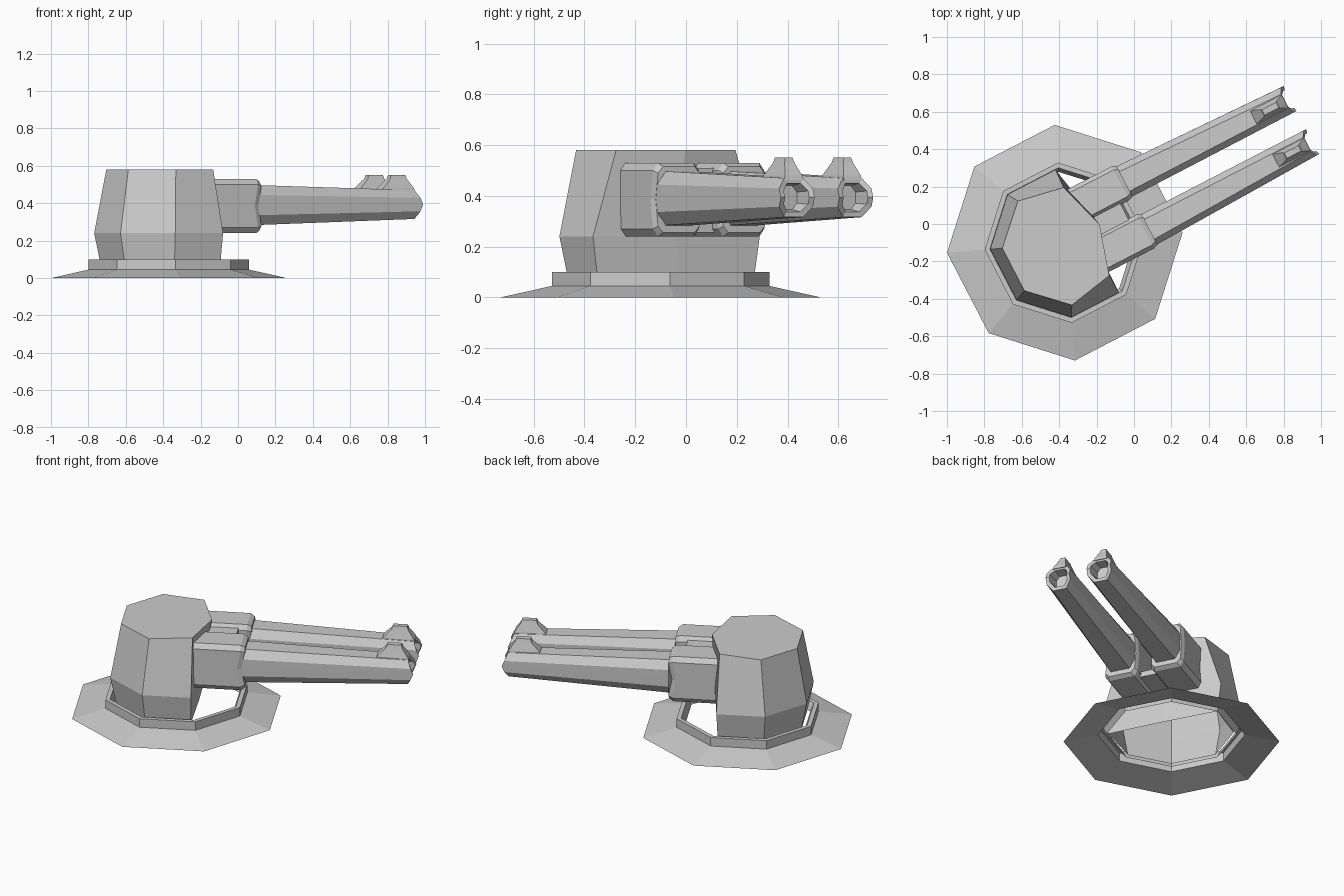
import bpy, bmesh, math
from mathutils import Matrix

if "Cube" in bpy.data.objects:
    bpy.data.objects.remove(bpy.data.objects["Cube"])

# Everything is built in a local frame with the guns along +x, then turned into place
PLACE = Matrix.Translation((-0.37, -0.10, 0)) @ Matrix.Rotation(math.radians(27.4), 4, 'Z')


def loft(name, rings, cap_start=True, cap_end=True):
    """Skin a list of equally long point rings into one flat-shaded object."""
    bm = bmesh.new()
    loops = [[bm.verts.new(PLACE @ Matrix.Translation(p).to_translation()) for p in r] for r in rings]
    n = len(loops[0])
    for a, b in zip(loops, loops[1:]):
        for i in range(n):
            j = (i + 1) % n
            bm.faces.new((a[i], a[j], b[j], b[i]))
    if cap_start:
        bm.faces.new(loops[0][::-1])
    if cap_end:
        bm.faces.new(loops[-1])
    bmesh.ops.recalc_face_normals(bm, faces=bm.faces)
    mesh = bpy.data.meshes.new(name)
    bm.to_mesh(mesh)
    bm.free()
    ob = bpy.data.objects.new(name, mesh)
    bpy.context.collection.objects.link(ob)
    return ob


def octagon(r, z):
    return [(r * math.cos(math.radians(22.5 + 45 * i)),
             r * math.sin(math.radians(22.5 + 45 * i)), z) for i in range(8)]


def section(x, cy, cz, w, h, fw, fh, dip_side=0, dip_top=0):
    """Chamfered tube section with an extra point at mid height on each side."""
    pts = [(w, 0), (w, fh), (fw, h), (-fw, h), (-w, fh),
           (-w, 0), (-w, -fh), (-fw, -h), (fw, -h), (w, -fh)]
    return [(x - (dip_side if b == 0 else 0) - (dip_top if abs(b) == h else 0),
             cy + a, cz + b) for a, b in pts]


def rect(x0, x1, cy, hw, z):
    return [(x0, cy - hw, z), (x1, cy - hw, z), (x1, cy + hw, z), (x0, cy + hw, z)]


# Sloping skirt and raised rim, open in the middle
loft("base_ring", [octagon(r, z) for r, z in
     ((0.632, 0), (0.43, 0.045), (0.43, 0.10), (0.402, 0.10), (0.38, 0.05))], False, False)


# Turret body: octagonal back, cut-off front
def body_ring(z, back, bw, sx, sy, fx, fy, nose):
    half = [(-back, bw), (sx, sy), (fx, fy)]
    pts = half + [(nose, 0)] + [(x, -y) for x, y in reversed(half)]
    return [(x, y, z) for x, y in pts]


loft("turret_body", [
    body_ring(0.06, 0.335, 0.14, -0.14, 0.335, 0.13, 0.345, 0.135),
    body_ring(0.24, 0.37, 0.153, -0.153, 0.37, 0.135, 0.37, 0.14),
    body_ring(0.58, 0.31, 0.128, -0.12, 0.313, 0.13, 0.265, 0.21)], cap_start=False)

# Twin guns
for side, tag in ((1, "left"), (-1, "right")):
    cy = 0.145 * side
    loft(tag + "_gun_housing", [
        section(0.13, cy, 0.385, 0.102, 0.145, 0.08, 0.115),
        section(0.41, cy, 0.385, 0.102, 0.145, 0.08, 0.115, dip_side=0.02),
        section(0.435, cy, 0.385, 0.092, 0.13, 0.07, 0.105, dip_side=0.02)])
    my = 0.13 * side
    loft(tag + "_barrel", [
        section(0.38, cy, 0.39, 0.092, 0.108, 0.06, 0.055),
        section(1.41, my, 0.393, 0.075, 0.077, 0.042, 0.036, -0.015, 0.02),
        section(1.41, my, 0.393, 0.054, 0.056, 0.03, 0.026, -0.01, 0.02),
        section(1.33, my, 0.393, 0.045, 0.047, 0.025, 0.022)])
    # Sight block over the muzzle
    loft(tag + "_muzzle_sight", [
        rect(1.20, 1.395, my, 0.04, 0.46), rect(1.205, 1.39, my, 0.038, 0.48),
        rect(1.255, 1.355, my, 0.022, 0.53), rect(1.262, 1.348, my, 0.016, 0.552)])

# Links between the two housings
for z, tag in ((0.255, "lower"), (0.475, "upper")):
    loft(tag + "_housing_link", [rect(0.13, 0.36, 0, 0.05, z), rect(0.13, 0.36, 0, 0.05, z + 0.035)])
